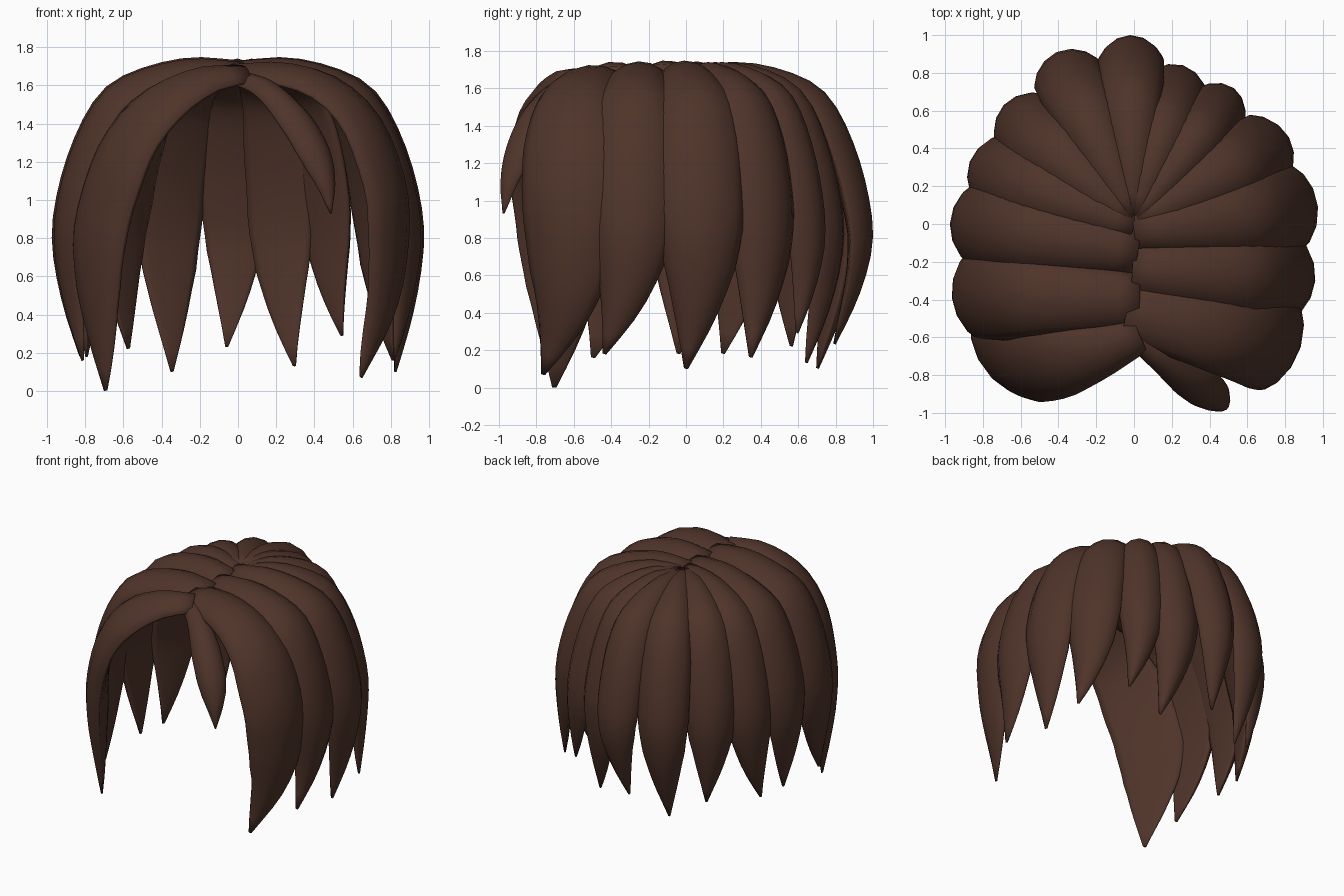
import bpy, bmesh, math
from mathutils import Vector as V

if "Cube" in bpy.data.objects:
    bpy.data.objects.remove(bpy.data.objects["Cube"])

brown = bpy.data.materials.new("brown_hair")
brown.diffuse_color = (0.078, 0.034, 0.023, 1)
brown.use_nodes = True
brown.node_tree.nodes["Principled BSDF"].inputs["Base Color"].default_value = brown.diffuse_color

# Dome profile: fraction of outward reach, height
DOME = [(0, 1.72), (.26, 1.74), (.5, 1.695), (.69, 1.61), (.81, 1.47),
        (.915, 1.24), (.98, 1.0), (1, .8)]
# Lock width along its length
WIDTH = [(.25, .8), (.45, 1), (.64, 1), (.76, .82), (.88, .48), (.95, .23), (1, .05)]


def lerp_table(table, t):
    for (a, p), (b, q) in zip(table, table[1:]):
        if t <= b:
            return p + (q - p) * (t - a) / (b - a)
    return table[-1][1]


def resample(pts, n):
    """Catmull-Rom through pts, resampled evenly by length."""
    p = [pts[0] * 2 - pts[1]] + pts + [pts[-1] * 2 - pts[-2]]
    fine = []
    for i in range(1, len(p) - 2):
        a, b, c, d = p[i - 1:i + 3]
        for k in range(10):
            t = k / 10
            fine.append(.5 * (2 * b + (c - a) * t + (2 * a - 5 * b + 4 * c - d) * t * t
                              + (3 * b - a - 3 * c + d) * t ** 3))
    fine.append(pts[-1])
    cum = [0]
    for a, b in zip(fine, fine[1:]):
        cum.append(cum[-1] + (b - a).length)
    out, j = [], 0
    for i in range(n):
        s = cum[-1] * i / (n - 1)
        while j < len(fine) - 2 and cum[j + 1] < s:
            j += 1
        f = (s - cum[j]) / max(cum[j + 1] - cum[j], 1e-9)
        out.append(fine[j].lerp(fine[j + 1], min(f, 1)))
    return out


def lock(name, pts, half, depth=.13, root=.4, face=.7, rings=22, sides=14):
    """Leaf-shaped lock whose outer crest follows pts."""
    path = resample([V(p) for p in pts], rings)
    mid_y = sum(p.y for p in path) / rings
    centre = V((0, min(0, mid_y) * face, .8))
    bm = bmesh.new()
    prev = None
    for i, p in enumerate(path):
        t = i / (rings - 1)
        tan = (path[min(i + 1, rings - 1)] - path[max(i - 1, 0)]).normalized()
        out = p - centre
        if t > .6:
            out.z = max(out.z, -.1)
        out = (out - tan * out.dot(tan)).normalized()
        side = tan.cross(out)
        k = lerp_table([(0, root)] + WIDTH, t)
        w, d = half * k, depth * k ** .8
        ring = []
        for j in range(sides):
            a = math.tau * j / sides
            n = math.cos(a)
            n = d * (n ** 1.4 if n > 0 else .15 * n) - d
            ring.append(bm.verts.new(p + side * (w * math.sin(a)) + out * n))
        if prev:
            for j in range(sides):
                q = (j + 1) % sides
                bm.faces.new((prev[j], prev[q], ring[q], ring[j]))
        else:
            bm.faces.new(ring[::-1])
        prev = ring
    bm.faces.new(prev)
    bmesh.ops.recalc_face_normals(bm, faces=bm.faces)
    for f in bm.faces:
        f.smooth = True
    me = bpy.data.meshes.new(name)
    bm.to_mesh(me)
    bm.free()
    me.materials.append(brown)
    bpy.context.collection.objects.link(bpy.data.objects.new(name, me))


def dome_lock(name, start, bulge, tip, half, root=.4, lift=0):
    """Lock running from the parting over the dome, then down to its tip."""
    s, b, e = V((*start, 0)), V((*bulge, 0)), V(tip)
    pts = []
    for h, z in DOME:
        p = s.lerp(b, h)
        pts.append((p.x, p.y, z + lift * (1 - h)))
    for f in (.33, .66, 1):
        p = b.lerp(V((e.x, e.y, 0)), f ** 1.6)
        pts.append((p.x, p.y, .8 + (e.z - .8) * f))
    lock(name, pts, half, root=root)


# Back and side locks: name, root, widest point, tip, half width, root width, lift
for args in [
    ("back_lock", (0, .06), (-.02, 1.0), (-.06, .80, .23), .18),
    ("back_left_lock", (-.01, .04), (-.41, .91), (-.35, .71, .10), .19),
    ("rear_left_lock", (-.02, .02), (-.69, .63), (-.58, .57, .22), .20),
    ("left_lock_rear", (0, -.02), (-.87, .33), (-.80, .20, .18), .21, .4, .005),
    ("left_lock_middle", (.02, -.16), (-.975, 0), (-.83, -.04, .18), .23, .55, .01),
    ("left_lock_front", (.03, -.42), (-.965, -.39), (-.82, -.50, .16), .25, .6, 0),
    ("back_right_lock", (.01, .05), (.26, .84), (.30, .65, .13), .18),
    ("rear_right_lock", (.02, .04), (.53, .72), (.55, .60, .29), .17),
    ("right_lock_rear", (.02, .02), (.82, .46), (.82, .35, .16), .21),
    ("right_lock_middle", (0, -.04), (.975, .09), (.83, 0, .10), .24, .45, .01),
    ("right_lock_second", (-.01, -.24), (.96, -.30), (.83, -.44, .18), .24, .55, .005),
]:
    dome_lock(*args)

# Front locks framing the face
lock("front_right_lock", [(-.04, -.47, 1.71), (.25, -.54, 1.72), (.52, -.61, 1.635), (.73, -.65, 1.43),
                          (.86, -.66, 1.1), (.88, -.65, .8), (.82, -.68, .45), (.65, -.77, .07)],
     .27, root=.6, face=.6)
lock("front_left_lock", [(.04, -.61, 1.70), (-.20, -.71, 1.68), (-.47, -.78, 1.54), (-.68, -.78, 1.28),
                         (-.81, -.73, .9), (-.82, -.71, .6), (-.77, -.71, .3), (-.70, -.71, 0)],
     .27, root=.35, face=.4)
lock("fringe_lock", [(.0, -.60, 1.68), (.16, -.73, 1.62), (.32, -.86, 1.47), (.43, -.94, 1.29),
                     (.485, -.98, 1.1), (.49, -.98, .93)],
     .11, depth=.08, root=.6, face=.4)
